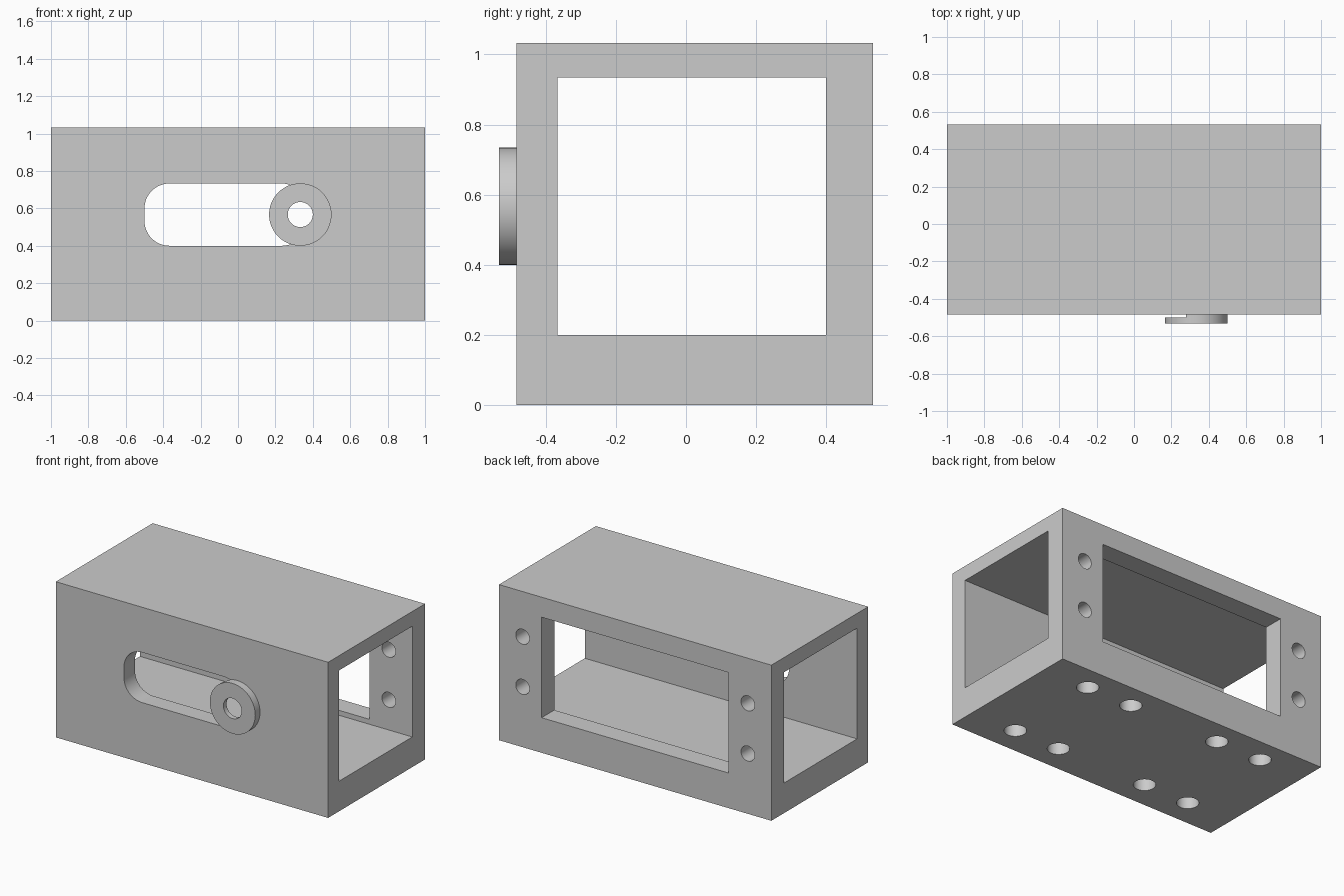
import bpy, bmesh, math
from mathutils import Matrix, Vector

cube = bpy.data.objects.get("Cube")
if cube:
    bpy.data.objects.remove(cube, do_unlink=True)

grey = bpy.data.materials.new("plain grey")
grey.use_nodes = True
grey.diffuse_color = (0.6, 0.6, 0.6, 1)
grey.node_tree.nodes["Principled BSDF"].inputs["Base Color"].default_value = (0.6, 0.6, 0.6, 1)


def finish(name, bm):
    mesh = bpy.data.meshes.new(name)
    bmesh.ops.recalc_face_normals(bm, faces=bm.faces)
    bm.to_mesh(mesh)
    bm.free()
    mesh.materials.append(grey)
    obj = bpy.data.objects.new(name, mesh)
    bpy.context.collection.objects.link(obj)
    return obj


def box(name, lo, hi, corner=0):
    """Block between two corners, optionally with rounded edges along y."""
    lo, hi = Vector(lo), Vector(hi)
    bm = bmesh.new()
    size = Matrix.Diagonal((hi - lo).to_4d())
    bmesh.ops.create_cube(bm, size=1, matrix=Matrix.Translation((lo + hi) / 2) @ size)
    if corner:
        along_y = [e for e in bm.edges
                   if abs(e.verts[0].co.y - e.verts[1].co.y) > 0.01]
        bmesh.ops.bevel(bm, geom=along_y, offset=corner, segments=12,
                        profile=0.5, affect='EDGES')
    return finish(name, bm)


def cylinder(name, start, end, radius):
    start, end = Vector(start), Vector(end)
    axis = end - start
    turn = axis.to_track_quat('Z', 'Y').to_matrix().to_4x4()
    bm = bmesh.new()
    bmesh.ops.create_cone(bm, cap_ends=True, segments=48, radius1=radius, radius2=radius,
                          depth=axis.length,
                          matrix=Matrix.Translation((start + end) / 2) @ turn)
    return finish(name, bm)


def combine(target, tool, operation='DIFFERENCE'):
    """Apply one boolean and discard the tool."""
    mod = target.modifiers.new("cut", 'BOOLEAN')
    mod.object, mod.operation, mod.solver = tool, operation, 'EXACT'
    tool.hide_render = True
    bpy.context.view_layer.update()
    graph = bpy.context.evaluated_depsgraph_get()
    mesh = bpy.data.meshes.new_from_object(target.evaluated_get(graph))
    target.modifiers.clear()
    target.data = mesh
    bpy.data.objects.remove(tool, do_unlink=True)


FRONT, BACK, TOP = -0.483, 0.533, 1.033

# Outer block with the round boss on its front
housing = box("housing", (-1, FRONT, 0), (1, BACK, TOP))
boss = cylinder("boss", (0.333, -0.533, 0.567), (0.333, -0.43, 0.567), 0.167)
combine(housing, boss, 'UNION')

# Tunnel running end to end
combine(housing, box("tunnel", (-1.2, -0.367, 0.2), (1.2, 0.4, 0.935)))

# Back window
combine(housing, box("back_window", (-0.687, 0.3, 0.233), (0.687, 0.7, 0.9)))

# Rounded front slot, which also undercuts the boss, and the boss bore
combine(housing, box("front_slot", (-0.5, -0.5, 0.4), (0.367, -0.3, 0.733), 0.133))
combine(housing, cylinder("boss_bore", (0.333, -0.7, 0.567), (0.333, -0.25, 0.567), 0.067))

# Screw holes through the back wall
for x in (-0.827, 0.827):
    for z in (0.4, 0.733):
        combine(housing, cylinder("back_hole", (x, 0.3, z), (x, 0.7, z), 0.05))

# Blind mounting holes in the underside
for x in (-0.667, -0.333, 0.333, 0.667):
    for y in (-0.3, 0.367):
        combine(housing, cylinder("base_hole", (x, y, -0.1), (x, y, 0.133), 0.067))

# Smooth the round walls, keep the edges sharp
bpy.ops.object.select_all(action='DESELECT')
housing.select_set(True)
bpy.context.view_layer.objects.active = housing
bpy.ops.object.shade_smooth_by_angle(angle=math.radians(30))
